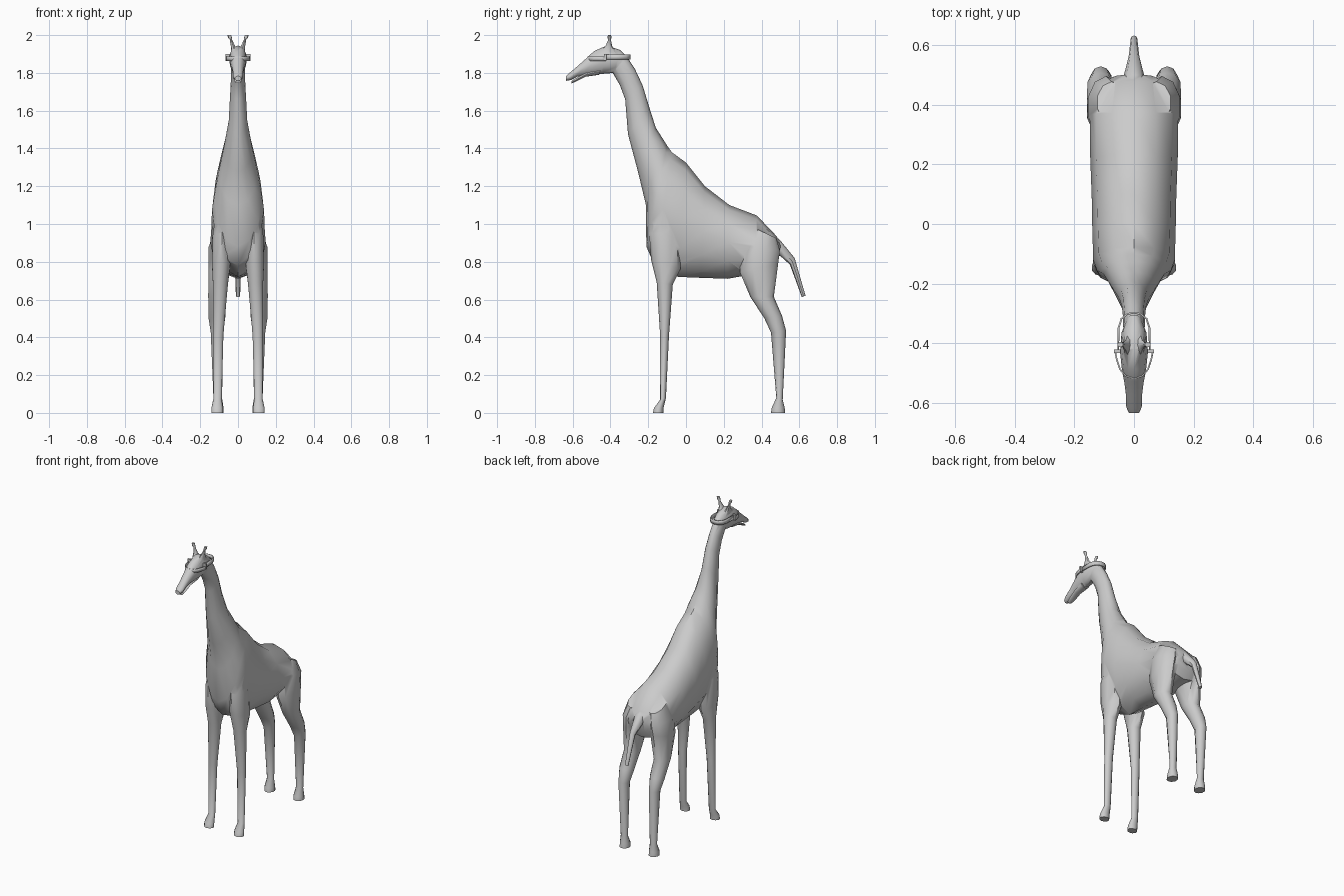
import bpy, bmesh, math
from mathutils import Vector


def add_mesh(name, bm):
    bmesh.ops.recalc_face_normals(bm, faces=bm.faces[:])
    me = bpy.data.meshes.new(name)
    bm.to_mesh(me)
    bm.free()
    ob = bpy.data.objects.new(name, me)
    bpy.context.collection.objects.link(ob)
    return ob


def loft(name, stations, sides=12):
    """Each station: (y, z) edge A, (y, z) edge B, half width, centre x."""
    bm = bmesh.new()
    rings = []
    for ay, az, by, bz, w, cx in stations:
        a, b = Vector((cx, ay, az)), Vector((cx, by, bz))
        mid, half = (a + b) / 2, (a - b) / 2
        ring = []
        for i in range(sides):
            t = 2 * math.pi * i / sides
            ring.append(bm.verts.new(mid + half * math.cos(t) + Vector((w * math.sin(t), 0, 0))))
        rings.append(ring)
    for r, s in zip(rings, rings[1:]):
        for i in range(sides):
            j = (i + 1) % sides
            bm.faces.new((r[i], r[j], s[j], s[i]))
    bm.faces.new(rings[0])
    bm.faces.new(rings[-1])
    return add_mesh(name, bm)


def centred(st):
    return [s + (0,) for s in st]


def smooth(ob, angle=45):
    bpy.ops.object.select_all(action='DESELECT')
    ob.select_set(True)
    bpy.context.view_layer.objects.active = ob
    bpy.ops.object.shade_smooth_by_angle(angle=math.radians(angle))


def union(target, other):
    bpy.context.view_layer.objects.active = target
    m = target.modifiers.new("union", 'BOOLEAN')
    m.operation, m.solver, m.object = 'UNION', 'EXACT', other
    bpy.ops.object.modifier_apply(modifier=m.name)
    bpy.data.objects.remove(other)


# Torso and neck: back edge, belly/throat edge, half width
body = loft("giraffe_body", centred([
    (.502, .89, .485, .79, .07),
    (.48, .935, .465, .745, .125),
    (.375, 1.045, .36, .735, .147),
    (.23, 1.10, .22, .71, .147),
    (.10, 1.20, .08, .715, .142),
    (0, 1.325, -.04, .72, .14),
    (-.075, 1.38, -.165, .78, .137),
    (-.10, 1.415, -.21, .88, .125),
    (-.125, 1.455, -.212, 1.10, .102),
    (-.16, 1.51, -.255, 1.28, .077),
    (-.195, 1.62, -.307, 1.475, .049),
    (-.23, 1.735, -.322, 1.66, .041),
    (-.27, 1.82, -.35, 1.735, .037),
    (-.312, 1.885, -.388, 1.80, .036),
    (-.35, 1.905, -.41, 1.81, .033)]))

# Head and lower jaw
head = loft("head", centred([
    (-.305, 1.88, -.34, 1.83, .025),
    (-.35, 1.922, -.38, 1.80, .042),
    (-.42, 1.945, -.44, 1.795, .047),
    (-.487, 1.915, -.50, 1.79, .040),
    (-.53, 1.875, -.54, 1.787, .032),
    (-.575, 1.835, -.575, 1.78, .027),
    (-.62, 1.797, -.61, 1.762, .026),
    (-.635, 1.783, -.635, 1.758, .017)]))
jaw = loft("jaw", centred([
    (-.45, 1.825, -.46, 1.79, .030),
    (-.53, 1.803, -.53, 1.78, .026),
    (-.58, 1.773, -.58, 1.755, .022),
    (-.605, 1.758, -.605, 1.745, .015)]))

# Tail
tail = loft("tail", centred([
    (.45, .955, .45, .84, .04),
    (.50, .912, .50, .83, .034),
    (.575, .82, .55, .785, .018),
    (.633, .62, .613, .613, .011)]), 8)

parts = [head, jaw, tail]
for s in (-1, 1):
    # Front leg: front edge, back edge, half width, centre x
    front = [(-.175, 0, -.12, 0, .033, .11), (-.17, .025, -.118, .03, .032, .11),
             (-.137, .07, -.106, .08, .023, .108), (-.137, .41, -.09, .41, .029, .105),
             (-.155, .69, -.07, .68, .042, .093), (-.185, .81, -.03, .76, .051, .089),
             (-.195, .95, -.03, .95, .052, .084), (-.17, 1.10, -.06, 1.10, .04, .07)]
    # Hind leg with haunch
    hind = [(.45, 0, .525, 0, .033, .107), (.453, .025, .522, .03, .032, .107),
            (.478, .08, .512, .07, .024, .107), (.45, .425, .53, .435, .034, .112),
            (.415, .50, .508, .515, .047, .112),
            (.34, .615, .465, .615, .05, .11), (.285, .745, .488, .79, .06, .10),
            (.29, .89, .497, .86, .064, .094), (.34, .99, .478, .925, .05, .075)]
    for name, st in (("front_leg", front), ("hind_leg", hind)):
        parts.append(loft(name, [r[:5] + (s * r[5],) for r in st], 10))
    # Horn with flared tip
    horn = [(-.45, 1.915, -.36, 1.90, .02, .018), (-.425, 1.945, -.39, 1.94, .011, .027),
            (-.412, 1.975, -.398, 1.975, .006, .037), (-.415, 1.985, -.395, 1.985, .010, .042),
            (-.414, 2.0, -.396, 2.0, .010, .046)]
    parts.append(loft("horn", [r[:5] + (s * r[5],) for r in horn], 8))

for p in parts:
    union(body, p)
smooth(body)


# Goggles: front shield, head strap and side hinges
def band(name, path, z0, z1, thickness):
    bm = bmesh.new()
    cols = [(bm.verts.new((x, y, z0)), bm.verts.new((x, y, z1))) for x, y in path]
    for a, b in zip(cols, cols[1:]):
        bm.faces.new((a[0], b[0], b[1], a[1]))
    ob = add_mesh(name, bm)
    m = ob.modifiers.new("thickness", 'SOLIDIFY')
    m.thickness, m.offset = thickness, 0
    smooth(ob)
    return ob


half = [(.064, -.425), (.058, -.455), (.047, -.488), (.028, -.511)]
band("goggle_shield", half + [(0, -.519)] + [(-x, y) for x, y in half[::-1]], 1.863, 1.886, .005)
half = [(.053, -.43), (.052, -.35), (.042, -.318), (.022, -.302)]
band("goggle_strap", half + [(0, -.298)] + [(-x, y) for x, y in half[::-1]], 1.87, 1.897, .006)
for s in (-1, 1):
    bm = bmesh.new()
    bmesh.ops.create_cube(bm, size=1)
    for v in bm.verts:
        v.co = Vector((s * .056 + v.co.x * .022, -.428 + v.co.y * .012, 1.883 + v.co.z * .036))
    add_mesh("goggle_hinge", bm)
